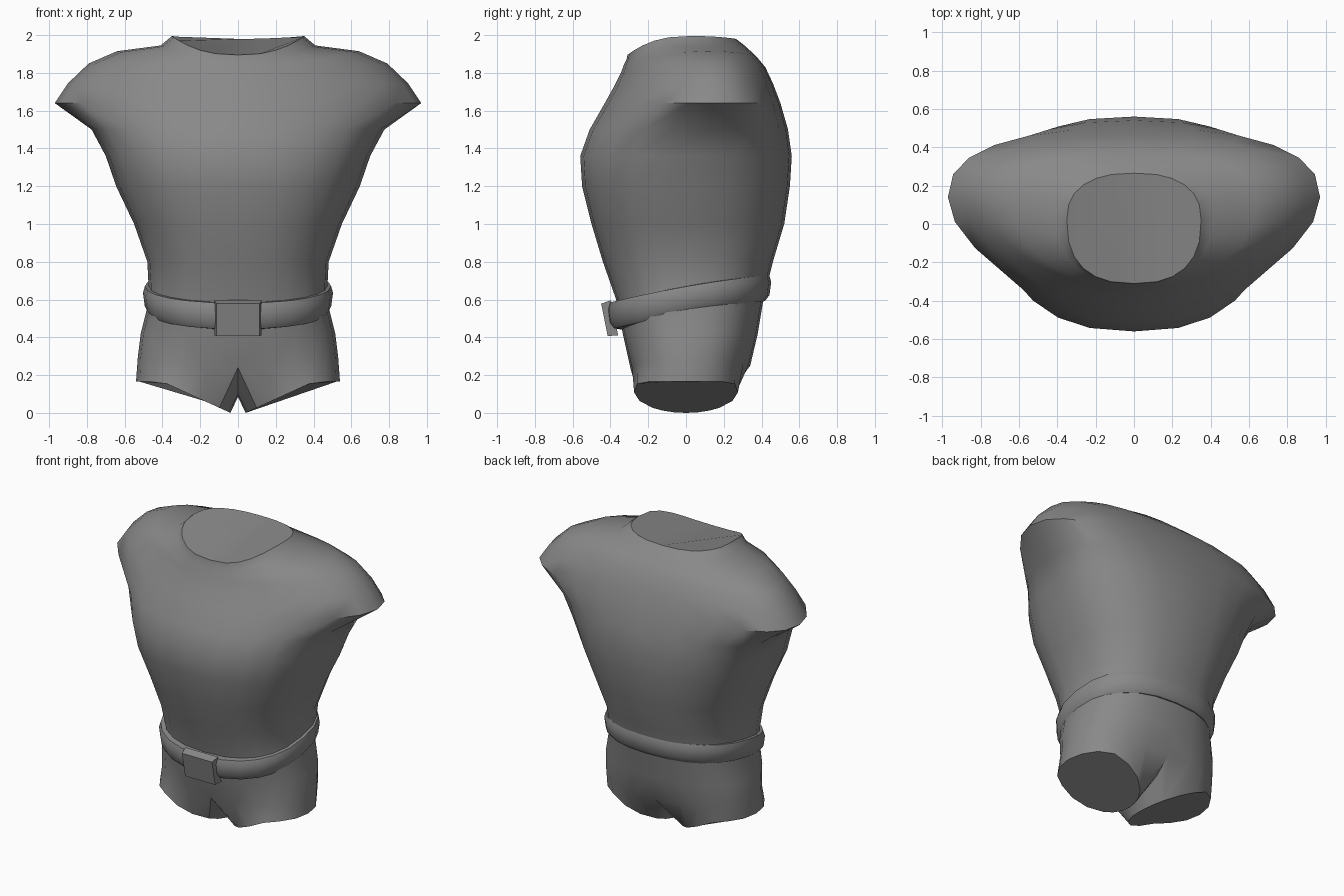
import bpy, bmesh
from math import sin, cos, pi, radians, copysign

if "Cube" in bpy.data.objects:
    bpy.data.objects.remove(bpy.data.objects["Cube"])

N = 12  # segments per half ring

grey = bpy.data.materials.new("dark_grey")
grey.diffuse_color = (0.25, 0.25, 0.25, 1)
grey.use_nodes = True
grey.node_tree.nodes["Principled BSDF"].inputs["Base Color"].default_value = grey.diffuse_color


def spow(v, e):
    return copysign(abs(v) ** e, v)


def finish(name, bm, mirror=False, angle=38):
    bmesh.ops.recalc_face_normals(bm, faces=bm.faces)
    me = bpy.data.meshes.new(name)
    bm.to_mesh(me)
    bm.free()
    me.materials.append(grey)
    ob = bpy.data.objects.new(name, me)
    bpy.context.collection.objects.link(ob)
    bpy.ops.object.select_all(action='DESELECT')
    ob.select_set(True)
    bpy.context.view_layer.objects.active = ob
    if mirror:
        m = ob.modifiers.new("mirror", 'MIRROR')
        m.use_clip = True
        m.merge_threshold = 0.002
        bpy.ops.object.modifier_apply(modifier=m.name)
    bpy.ops.object.shade_smooth_by_angle(angle=radians(angle))
    return ob


def half_ring(bm, w, yf, ys, yb, zf, zs, zb, ef=0.82):
    """Half cross-section from front centre, round the side, to back centre."""
    out = []
    for i in range(N + 1):
        t = -pi / 2 + pi * i / N
        s = sin(t)
        ye, ze, e = (yf, zf, ef) if s < 0 else (yb, zb, 0.82)
        x = 0 if i in (0, N) else w * cos(t) ** e
        out.append(bm.verts.new((x, ys + (ye - ys) * abs(s) ** e, zs + (ze - zs) * s * s)))
    return out


def bridge(bm, a, b, closed=False):
    n = len(a)
    for i in range(n if closed else n - 1):
        j = (i + 1) % n
        bm.faces.new((a[i], a[j], b[j], b[i]))


# torso: width, front y, side y, back y, z at front, side, back (, front squareness)
sections = [
    (0.53, -0.295, 0.02, 0.34, 0.24, 0.30, 0.25),
    (0.515, -0.335, 0.02, 0.38, 0.42, 0.42, 0.42),
    (0.47, -0.37, 0.02, 0.41, 0.60, 0.60, 0.60),
    (0.48, -0.44, 0.02, 0.46, 0.80, 0.80, 0.80),
    (0.55, -0.50, 0.03, 0.52, 1.00, 1.00, 1.00),
    (0.645, -0.55, 0.05, 0.55, 1.20, 1.20, 1.20),
    (0.70, -0.56, 0.09, 0.56, 1.36, 1.36, 1.36),
    (0.775, -0.51, 0.13, 0.54, 1.50, 1.50, 1.50, 0.86),
    (0.97, -0.43, 0.14, 0.50, 1.64, 1.64, 1.64, 1.1),
    (0.90, -0.38, 0.14, 0.46, 1.73, 1.745, 1.745, 1.1),
    (0.79, -0.345, 0.13, 0.42, 1.80, 1.85, 1.83, 1.1),
    (0.64, -0.33, 0.11, 0.37, 1.84, 1.915, 1.89, 1.0),
    (0.41, -0.315, 0.05, 0.31, 1.87, 1.945, 1.945, 0.85),
    (0.35, -0.31, 0.02, 0.265, 1.895, 1.995, 1.98, 0.8),
]
bm = bmesh.new()
rings = [half_ring(bm, *s) for s in sections]
for a, b in zip(rings, rings[1:]):
    bridge(bm, a, b)
bm.faces.new(rings[-1])  # neck cap

# crotch strip and leg stump
crotch = []
for j in range(1, 6):
    s = j / 6
    crotch.append(bm.verts.new((0, 0.32 - 0.60 * s, 0.085 + 0.155 * abs(2 * s - 1) ** 2.2)))
top = rings[0] + crotch
angles = [-140 + 280 * i / N for i in range(N + 1)] + [140 + 80 * j / 6 for j in range(1, 6)]
hem = []
for a in angles:
    x = 0.29 + 0.25 * cos(radians(a))
    z = 0.165 * min(1, (x - 0.04) / 0.36)
    hem.append(bm.verts.new((x, 0.275 * sin(radians(a)), z)))
bridge(bm, top, hem, closed=True)
bm.faces.new(hem)  # leg cap
finish("torso", bm, mirror=True)

# belt: tilted band with a rounded profile (outward, up)
profile = [(-0.04, -0.075), (0.015, -0.072), (0.036, -0.04), (0.038, 0.03),
           (0.024, 0.066), (-0.04, 0.07)]
bm = bmesh.new()
loops = []
M = 24
for i in range(M):
    t = 2 * pi * i / M
    cx, cy = spow(cos(t), 0.84), spow(sin(t), 0.84)
    loop = []
    for o, u in profile:
        r = o + 0.1 * u
        y0 = 0.02 + 0.395 * cy
        z = 0.602 + 0.19 * y0 - 0.1 * y0 * y0 + u
        loop.append(bm.verts.new(((0.462 + r) * cx, 0.015 + (0.395 + r) * cy, z)))
    loops.append(loop)
for i in range(M):
    bridge(bm, loops[i], loops[(i + 1) % M], closed=True)
finish("belt", bm)

# buckle: tapered plate leaning with the belt
bm = bmesh.new()
bmesh.ops.create_cube(bm, size=1)
for v in bm.verts:
    k = 0.92 if v.co.y < 0 else 1
    v.co = (v.co.x * 0.25 * k, v.co.y * 0.055, v.co.z * 0.19 * k)
buckle = finish("belt_buckle", bm)
buckle.location = (0, -0.405, 0.498)
buckle.rotation_euler = (0.2, 0, 0)
